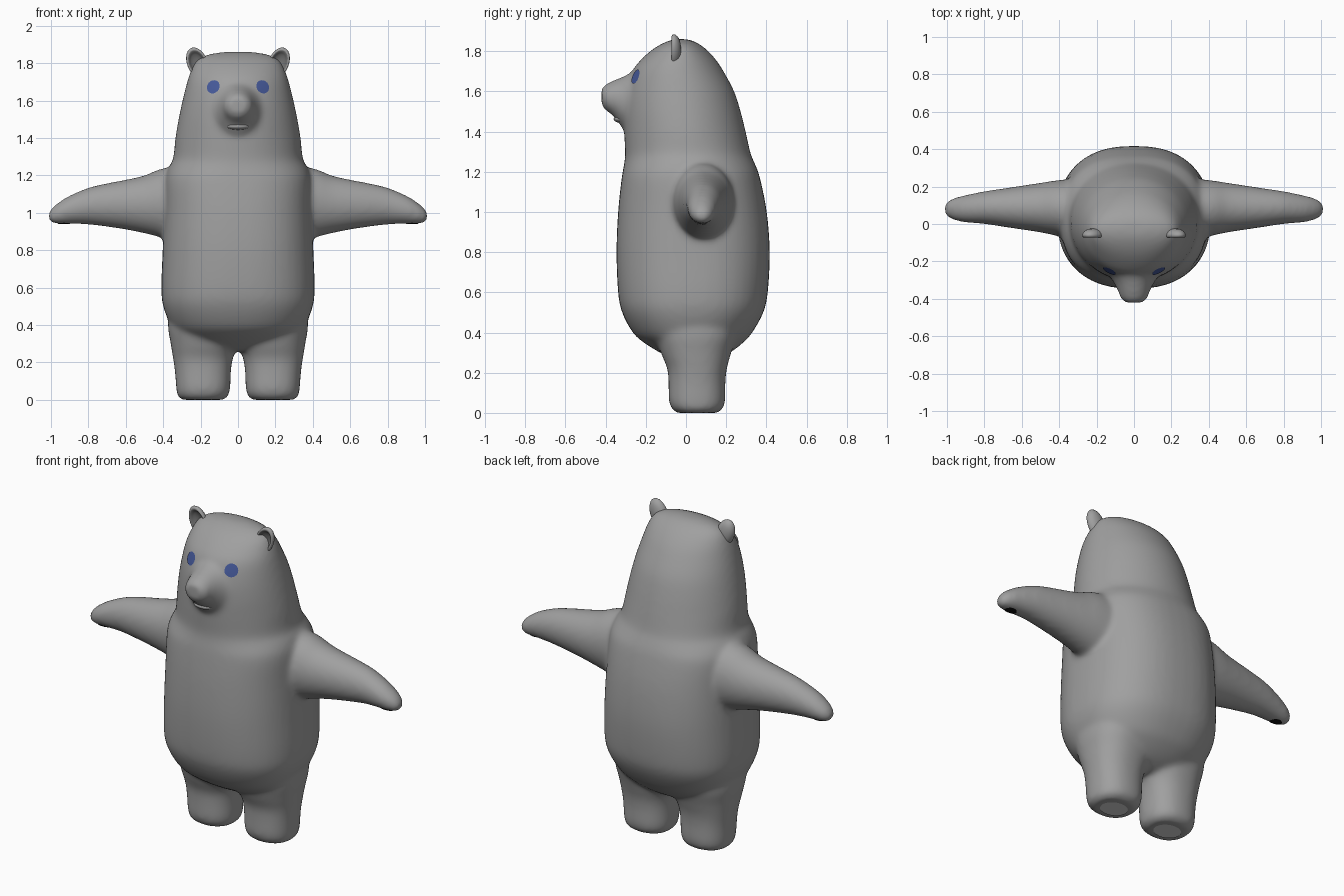
import bpy, bmesh, math
from mathutils import Matrix, Vector

if "Cube" in bpy.data.objects:
    bpy.data.objects.remove(bpy.data.objects["Cube"])


def material(name, rgb):
    m = bpy.data.materials.new(name)
    m.diffuse_color = (*rgb, 1)
    m.use_nodes = True
    m.node_tree.nodes["Principled BSDF"].inputs["Base Color"].default_value = m.diffuse_color
    return m


GREY = material("fur grey", (0.35, 0.35, 0.35))
DARK = material("inner ear grey", (0.17, 0.17, 0.17))
BLACK = material("black", (0.004, 0.004, 0.004))
BLUE = material("eye blue", (0.06, 0.10, 0.32))
PALE = material("sole pale grey", (0.65, 0.65, 0.65))


def make_object(name, bm, *mats):
    me = bpy.data.meshes.new(name)
    bm.to_mesh(me)
    bm.free()
    for m in mats:
        me.materials.append(m)
    for p in me.polygons:
        p.use_smooth = True
    ob = bpy.data.objects.new(name, me)
    bpy.context.collection.objects.link(ob)
    return ob


def refine(rows, steps):
    """Catmull-Rom interpolation between the section rows."""
    out = []
    for i in range(len(rows) - 1):
        p = [rows[min(max(i + k, 0), len(rows) - 1)] for k in (-1, 0, 1, 2)]
        for s in range(steps):
            t = s / steps
            out.append([0.5 * (2 * b + (c - a) * t + (2 * a - 5 * b + 4 * c - d) * t * t
                               + (3 * b - a - 3 * c + d) * t ** 3)
                        for a, b, c, d in zip(*p)])
    return out + [list(rows[-1])]


def loft(bm, rows, place, steps=4, seg=48):
    """Rows are (t, a_min, a_max, b_min, b_max, power); place maps (t, a, b) to space."""
    rings = []
    for t, a0, a1, b0, b1, n in refine(rows, steps):
        ring = []
        for i in range(seg):
            c, s = math.cos(math.tau * i / seg), math.sin(math.tau * i / seg)
            a = (a0 + a1) / 2 + (a1 - a0) / 2 * math.copysign(abs(c) ** (2 / n), c)
            b = (b0 + b1) / 2 + (b1 - b0) / 2 * math.copysign(abs(s) ** (2 / n), s)
            ring.append(bm.verts.new(place(t, a, b)))
        rings.append(ring)
    faces = [bm.faces.new(rings[0]), bm.faces.new(rings[-1])]
    for r, q in zip(rings, rings[1:]):
        for i in range(seg):
            j = (i + 1) % seg
            faces.append(bm.faces.new((r[i], r[j], q[j], q[i])))
    bmesh.ops.recalc_face_normals(bm, faces=faces)


# Torso and head: z, half width, front y, back y, section power
trunk = [(0.265, 0.16, -0.06, 0.15, 2), (0.30, 0.25, -0.13, 0.22, 2.1),
         (0.35, 0.32, -0.21, 0.285, 2.2), (0.40, 0.36, -0.265, 0.33, 2.3),
         (0.50, 0.40, -0.318, 0.385, 2.4), (0.60, 0.41, -0.338, 0.407, 2.4),
         (0.80, 0.403, -0.346, 0.417, 2.4), (1.0, 0.395, -0.338, 0.402, 2.4),
         (1.17, 0.39, -0.32, 0.368, 2.4), (1.24, 0.372, -0.308, 0.343, 2.2),
         (1.29, 0.347, -0.303, 0.322, 2.1), (1.40, 0.335, -0.308, 0.297, 2),
         (1.50, 0.318, -0.308, 0.272, 2), (1.60, 0.297, -0.298, 0.24, 2),
         (1.70, 0.272, -0.268, 0.187, 2), (1.76, 0.252, -0.222, 0.147, 2),
         (1.81, 0.225, -0.165, 0.10, 2), (1.842, 0.175, -0.11, 0.055, 2),
         (1.86, 0.08, -0.06, 0.01, 2)]

# Arm: x, front y, back y, bottom z, top z
arm = [(0.22, -0.09, 0.25, 0.82, 1.26), (0.40, -0.065, 0.235, 0.865, 1.238),
       (0.50, -0.045, 0.22, 0.89, 1.20), (0.60, -0.03, 0.205, 0.91, 1.177),
       (0.70, -0.015, 0.19, 0.925, 1.158), (0.80, 0.0, 0.175, 0.937, 1.134),
       (0.90, 0.008, 0.155, 0.94, 1.092), (0.96, 0.02, 0.14, 0.94, 1.055),
       (1.00, 0.04, 0.12, 0.948, 1.02), (1.012, 0.06, 0.10, 0.965, 0.998)]

# Leg: z, inner x, outer x, front y, back y
leg = [(0.0, 0.075, 0.30, -0.045, 0.155), (0.02, 0.053, 0.322, -0.07, 0.182),
       (0.06, 0.042, 0.33, -0.085, 0.195), (0.15, 0.038, 0.337, -0.087, 0.196),
       (0.22, 0.028, 0.347, -0.093, 0.203), (0.30, 0.0, 0.36, -0.125, 0.225),
       (0.40, 0.0, 0.375, -0.15, 0.25), (0.50, 0.03, 0.36, -0.12, 0.22)]

# Muzzle: y, half width, bottom z, top z
muzzle = [(-0.10, 0.24, 1.38, 1.72), (-0.25, 0.15, 1.37, 1.70), (-0.31, 0.11, 1.41, 1.675),
          (-0.36, 0.085, 1.475, 1.655), (-0.40, 0.07, 1.505, 1.635), (-0.42, 0.045, 1.53, 1.62)]

bm = bmesh.new()
loft(bm, [(z, -w, w, f, b, n) for z, w, f, b, n in trunk], lambda t, a, b: (a, b, t))
loft(bm, [(y, -w, w, lo, hi, 2) for y, w, lo, hi in muzzle], lambda t, a, b: (a, t, b))
for s in (1, -1):
    loft(bm, [(*r, 2) for r in arm], lambda t, a, b: (s * t, a, b))
    loft(bm, [(*r, 2.3) for r in leg], lambda t, a, b: (s * a, b, t))
raw = make_object("body_blend", bm, GREY)

# Fuse the overlapping volumes into one soft skin
rem = raw.modifiers.new("fuse", 'REMESH')
rem.mode = 'VOXEL'
rem.voxel_size = 0.014
soft = raw.modifiers.new("soften", 'SMOOTH')
soft.factor = 0.5
soft.iterations = 12
bpy.context.view_layer.update()
skin = bpy.data.meshes.new_from_object(raw.evaluated_get(bpy.context.evaluated_depsgraph_get()))
bpy.data.objects.remove(raw)
skin.materials.clear()
skin.materials.append(GREY)
for p in skin.polygons:
    p.use_smooth = True
    p.material_index = 0
body = bpy.data.objects.new("body", skin)
bpy.context.collection.objects.link(body)


def patch(name, centre, facing, rx, ry, mat):
    """Thin painted plate that clings to the body."""
    d = Vector(facing).normalized()
    b = bmesh.new()
    bmesh.ops.create_circle(b, cap_ends=True, cap_tris=True, segments=20, radius=1)
    b.transform(Matrix.Translation(centre) @ d.to_track_quat('Z', 'Y').to_matrix().to_4x4()
                @ Matrix.Diagonal((rx, ry, 1, 1)))
    b.normal_update()
    for f in b.faces:
        if f.normal.dot(d) < 0:
            f.normal_flip()
    ob = make_object(name, b, mat)
    wrap = ob.modifiers.new("cling", 'SHRINKWRAP')
    wrap.target = body
    wrap.wrap_mode = 'ABOVE_SURFACE'
    wrap.offset = 0.004


def ball(name, centre, size, mat):
    b = bmesh.new()
    bmesh.ops.create_uvsphere(b, u_segments=24, v_segments=14, radius=1)
    b.transform(Matrix.Translation(centre) @ Matrix.Diagonal((*size, 1)))
    make_object(name, b, mat)


# Nose and mouth
ball("nose", (0, -0.392, 1.585), (0.05, 0.022, 0.035), BLACK)
ball("mouth", (0, -0.325, 1.482), (0.06, 0.037, 0.009), BLACK)
ball("lower_lip", (0, -0.318, 1.462), (0.062, 0.042, 0.02), GREY)

# Ear: depth y and relative radius, from the back round the rim into the bowl
ear = [(0.026, 0.15), (0.022, 0.5), (0.013, 0.8), (-0.002, 0.98), (-0.014, 1.0),
       (-0.022, 0.9), (-0.018, 0.74), (-0.004, 0.55), (0.004, 0.1)]

for s, side in ((1, "left"), (-1, "right")):
    bm = bmesh.new()
    loft(bm, [(y, -r, r, -r, r, 2) for y, r in ear], lambda t, a, b: (a, t, b), 2, 28)
    for f in bm.faces:
        c = f.calc_center_median()
        f.material_index = int(f.normal.y < 0 and math.hypot(c.x, c.z) < 0.78)
    bm.transform(Matrix.Translation((s * 0.217, -0.05, 1.80))
                 @ Matrix.Rotation(s * math.radians(22), 4, 'Y')
                 @ Matrix.Diagonal((0.054, 1, 0.087, 1)))
    make_object(side + "_ear", bm, GREY, DARK)
    # Eye, paw pad and sole
    patch(side + "_eye", (s * 0.134, -0.255, 1.675), (s * 0.45, -0.8, 0.35), 0.038, 0.038, BLUE)
    patch(side + "_paw_pad", (s * 0.93, 0.075, 0.94), (0, 0, -1), 0.036, 0.032, BLACK)
    patch(side + "_sole", (s * 0.187, 0.055, 0.0), (0, 0, -1), 0.08, 0.068, PALE)
